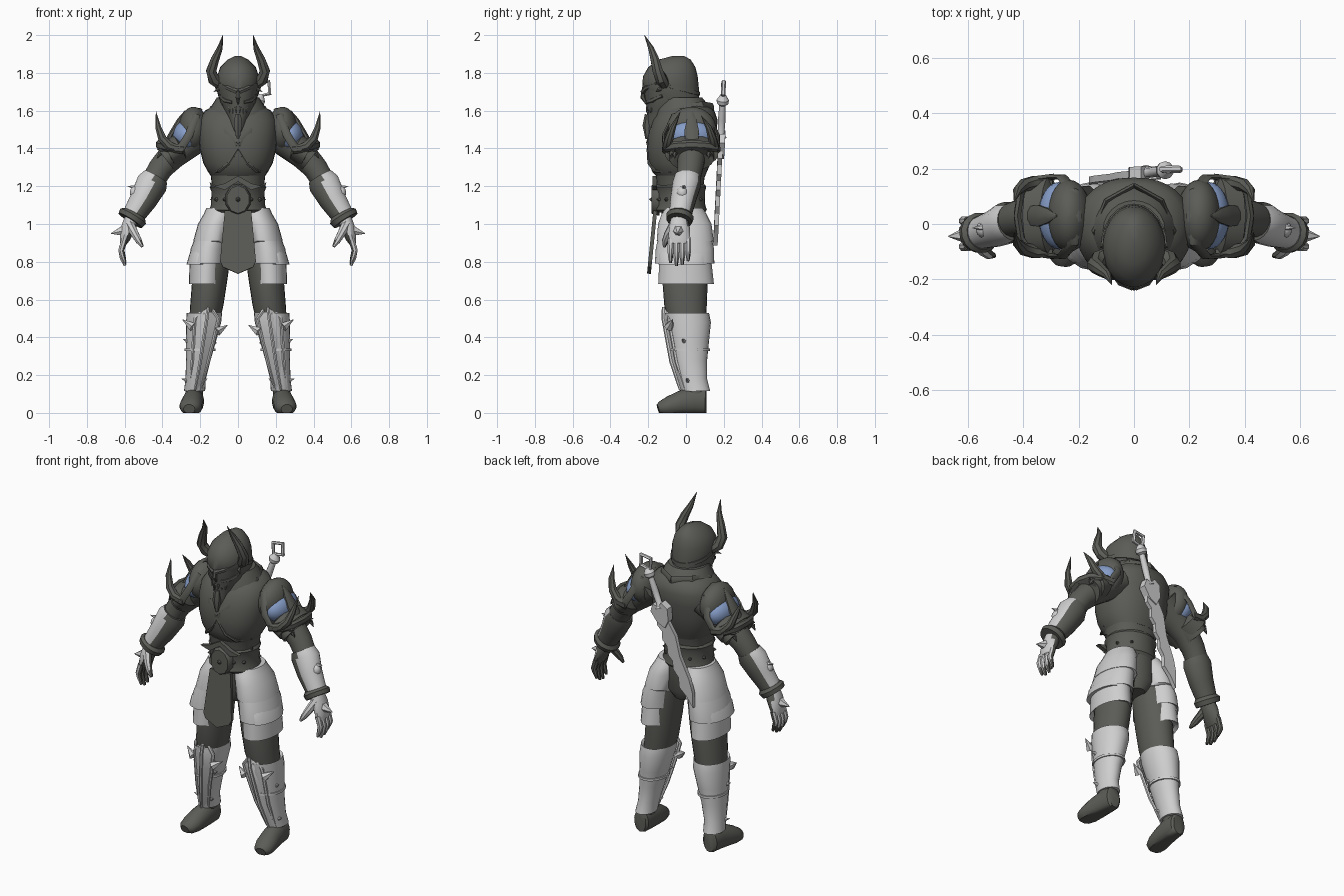
import bpy, math
from math import cos, sin, pi, radians
from mathutils import Vector as V


def material(name, rgb):
    m = bpy.data.materials.new(name)
    m.diffuse_color = (*rgb, 1)
    return m


DARK = material("dark_iron", (0.105, 0.105, 0.095))
LIGHT = material("pale_steel", (0.62, 0.62, 0.62))
BLUE = material("blue_inlay", (0.24, 0.34, 0.58))


def make(name, verts, faces, mat, mirror=False, angle=38, rule=None, mat2=None):
    me = bpy.data.meshes.new(name)
    me.from_pydata([tuple(v) for v in verts], [], faces)
    me.materials.append(mat)
    if mat2:
        me.materials.append(mat2)
    me.update()
    me.shade_smooth()
    me.set_sharp_from_angle(angle=radians(angle))
    if rule:
        for p in me.polygons:
            p.material_index = int(rule(p.center, p.normal))
    ob = bpy.data.objects.new(name, me)
    bpy.context.collection.objects.link(ob)
    if mirror:
        mod = ob.modifiers.new("mirror", "MIRROR")
        mod.use_mirror_merge = False
    return ob


def skin(rows, n, closed=False):
    # quads between successive rings, with end caps on open runs
    k = len(rows)
    faces = []
    for i in range(k if closed else k - 1):
        a, b = i * n, ((i + 1) % k) * n
        faces += [(a + j, a + (j + 1) % n, b + (j + 1) % n, b + j) for j in range(n)]
    if not closed:
        faces += [tuple(reversed(range(n))), tuple(range((k - 1) * n, k * n))]
    return [v for r in rows for v in r], faces


def loft(name, rings, mat, n=24, power=2.0, **kw):
    # each ring: centre x, height, half width, front y, back y
    def pw(c):
        return math.copysign(abs(c) ** (2 / power), c)
    rows = []
    for cx, z, rx, yf, yb in rings:
        cy, ry = (yf + yb) / 2, (yb - yf) / 2
        rows.append([V((cx + rx * pw(cos(2 * pi * j / n)), cy + ry * pw(sin(2 * pi * j / n)), z))
                     for j in range(n)])
    return make(name, *skin(rows, n), mat, **kw)


def tube(name, pts, radii, mat, n=12, ref=None, closed=False, floor=None, **kw):
    # radii: one number or (across, along ref) for each point
    pts = [V(p) for p in pts]
    if not isinstance(radii, list):
        radii = [radii] * len(pts)
    rows, k = [], len(pts)
    for i, p in enumerate(pts):
        a = pts[(i - 1) % k] if closed or i else p
        b = pts[(i + 1) % k] if closed or i < k - 1 else p
        t = (b - a).normalized()
        r = V(ref) if ref else (V((0, 1, 0)) if abs(t.y) < 0.8 else V((0, 0, 1)))
        side = t.cross(r).normalized()
        up = side.cross(t)
        ra, rb = radii[i] if isinstance(radii[i], tuple) else (radii[i], radii[i])
        ring = [p + side * ra * cos(2 * pi * (j + .5) / n) - up * rb * sin(2 * pi * (j + .5) / n)
                for j in range(n)]
        if floor is not None:
            for v in ring:
                v.z = max(v.z, floor)
        rows.append(ring)
    return make(name, *skin(rows, n, closed), mat, **kw)


def spike(name, a, b, r, mat, **kw):
    return tube(name, [a, b], [r, r * .05], mat, n=6, mirror=True, **kw)


def plate(name, outline, origin, u, v, thick, mat, **kw):
    # flat outline in the u, v plane, given thickness along the normal
    o, u, v = V(origin), V(u).normalized(), V(v).normalized()
    w = u.cross(v) * thick / 2
    rows = [[o + u * a + v * b + s * w for a, b in outline] for s in (-1, 1)]
    return make(name, *skin(rows, len(outline)), mat, angle=20, **kw)


def ball(name, c, r, mat, n=20, m=12, **kw):
    rings = [(c[0], c[2] - r[2] * cos(pi * i / m), max(r[0] * sin(pi * i / m), .001),
              c[1] - max(r[1] * sin(pi * i / m), .001), c[1] + max(r[1] * sin(pi * i / m), .001))
             for i in range(m + 1)]
    return loft(name, rings, mat, n=n, **kw)


# ---- torso, collar and neck
loft("abdomen", [(0, 1.18, .135, -.15, .09), (0, 1.26, .145, -.16, .10), (0, 1.32, .175, -.175, .12)], DARK, n=32, power=2.3)
loft("chest", [(0, 1.25, .14, -.155, .10), (0, 1.275, .158, -.178, .11), (0, 1.32, .183, -.196, .13),
               (0, 1.40, .203, -.207, .15), (0, 1.48, .21, -.198, .16), (0, 1.55, .205, -.175, .168),
               (0, 1.60, .175, -.14, .15), (0, 1.63, .12, -.1, .11)], DARK, n=32, power=2.25)
tube("chest_edge", [(0, -.203, 1.4), (.05, -.195, 1.32), (.1, -.165, 1.28), (.15, -.08, 1.275)], [.006, .009, .009, .005],
     DARK, n=6, mirror=True)
loft("neck_guard", [(0, 1.54, .18, -.17, .155), (0, 1.61, .15, -.16, .135), (0, 1.67, .112, -.13, .085)], DARK)
tube("collar", [(0, .14, 1.61), (.1, .085, 1.62), (.145, -.02, 1.595), (.125, -.115, 1.54),
                (.07, -.18, 1.48), (0, -.2, 1.42)], [(.01, .03)] * 6, DARK, n=6, ref=(0, 0, 1), mirror=True)

# ---- helmet with a bony face mask
loft("helmet", [(0, 1.66, .1, -.19, .07), (0, 1.72, .115, -.232, .068), (0, 1.78, .112, -.228, .062),
                (0, 1.83, .094, -.2, .05), (0, 1.87, .055, -.145, .025), (0, 1.89, .015, -.07, -.01)], DARK, n=28)
tube("helmet_rim", [(.115 * cos(a * pi / 12), -.085 + .153 * sin(a * pi / 12), 1.73 - .04 * sin(a * pi / 12))
                    for a in range(13)], [(.008, .014)] * 13, DARK, n=4, ref=(0, 0, 1))
loft("face_mask", [(0, 1.45, .02, -.2, -.1), (0, 1.50, .04, -.205, -.05), (0, 1.55, .055, -.207, 0),
                   (0, 1.60, .075, -.205, 0), (0, 1.65, .095, -.215, 0), (0, 1.72, .104, -.225, 0)],
     DARK, n=16)
tube("brow", [(.005, -.229, 1.7), (.05, -.212, 1.72), (.095, -.155, 1.745)], [(.014, .012), (.014, .012), (.008, .008)],
     DARK, n=6, ref=(0, 1, 0), mirror=True)
tube("cheekbone", [(.03, -.205, 1.645), (.065, -.175, 1.655), (.095, -.125, 1.68)], [.01, .015, .01],
     DARK, n=6, ref=(0, 0, 1), mirror=True)
tube("nose_ridge", [(0, -.225, 1.72), (0, -.228, 1.67), (0, -.21, 1.635)], [.008, .014, .004], DARK, n=6)
for i in range(3):
    spike("tooth", (.01 + .018 * i, -.203 + .012 * i, 1.62), (.01 + .018 * i, -.212 + .012 * i, 1.585), .009, DARK)
tube("chin_strip", [(0, -.2, 1.58), (0, -.205, 1.52), (0, -.205, 1.45)], [.018, .025, .01], DARK, n=6)
tube("helmet_horn", [(.09, -.11, 1.735), (.128, -.13, 1.765), (.142, -.15, 1.81), (.122, -.165, 1.87), (.096, -.185, 1.93),
                     (.08, -.22, 2.0)], [.028, .033, .029, .024, .016, .001], DARK, n=8, ref=(0, 1, 0), mirror=True)
spike("jaw_tusk", (.09, -.13, 1.72), (.13, -.16, 1.7), .016, DARK)

# ---- belt, buckle and tabard
loft("belt", [(0, 1.06, .14, -.15, .1), (0, 1.075, .152, -.165, .11), (0, 1.1, .144, -.158, .102),
              (0, 1.17, .14, -.158, .1), (0, 1.195, .15, -.168, .107), (0, 1.21, .14, -.155, .1)], DARK)
tube("buckle", [(0, -.14, 1.13), (0, -.17, 1.13), (0, -.182, 1.13)], [(.07, .085), (.068, .082), (.06, .074)],
     DARK, n=10, ref=(0, 0, 1))
spike("buckle_boss", (0, -.18, 1.13), (0, -.195, 1.13), .015, DARK)
plate("buckle_crest", [(-.13, 1.2), (-.07, 1.18), (0, 1.225), (.07, 1.18), (.13, 1.2), (.07, 1.215), (0, 1.255), (-.07, 1.215)],
      (0, -.165, 0), (1, 0, 0), (0, 0, 1), .025, DARK)
spike("belt_spike", (.125, -.06, 1.19), (.15, -.07, 1.22), .015, DARK)
for a in (-60, -35, 20, 55):
    c, s = cos(radians(a)), sin(radians(a))
    spike("belt_stud", (.135 * c, -.03 + .125 * s, 1.13), (.157 * c, -.03 + .145 * s, 1.13), .014, DARK)
plate("tabard", [(-.07, 0), (.07, 0), (.095, -.27), (.08, -.3), (0, -.335), (-.08, -.3), (-.095, -.27)],
      (0, -.163, 1.07), (1, 0, 0), (0, .1, 1), .02, DARK)
loft("hips", [(0, .86, .06, -.09, .07), (0, .92, .13, -.12, .1), (0, 1.08, .13, -.13, .1)], DARK)

# ---- layered thigh armour
loft("skirt_top", [(.125, .9, .09, -.13, .12), (.137, .91, .1, -.155, .147), (.12, 1.0, .092, -.148, .135),
                   (.1, 1.05, .083, -.13, .11), (.092, 1.085, .075, -.11, .09)], LIGHT, mirror=True)
loft("skirt_middle", [(.165, .8, .09, -.14, .13), (.165, .79, .1, -.165, .15), (.155, .87, .095, -.16, .148),
                      (.13, .96, .085, -.14, .13)], LIGHT, mirror=True)
loft("skirt_bottom", [(.17, .7, .075, -.12, .12), (.172, .682, .088, -.147, .148), (.165, .84, .09, -.14, .13)],
     LIGHT, mirror=True)
loft("hip_flap", [(.205, .785, .068, -.145, .115), (.195, .84, .062, -.145, .12), (.185, .89, .045, -.12, .1)],
     LIGHT, mirror=True)

# ---- legs, greaves and boots
loft("leg", [(.235, .08, .045, 0, .1), (.21, .3, .06, -.05, .1), (.18, .47, .08, -.09, .105), (.165, .57, .088, -.115, .11),
             (.15, .7, .093, -.125, .115), (.115, .92, .09, -.12, .1)], DARK, mirror=True)
loft("greave", [(.23, .115, .056, -.02, .128), (.224, .18, .054, -.04, .112), (.21, .28, .065, -.065, .112),
                (.196, .38, .08, -.085, .122), (.182, .48, .093, -.108, .132), (.178, .53, .094, -.112, .122),
                (.178, .515, .08, -.1, .11)], LIGHT, mirror=True)
tube("greave_band", [(.201 + .077 * cos(a * pi / 8), .022 + .1 * sin(a * pi / 8), .335) for a in range(16)],
     [(.006, .01)] * 16, LIGHT, n=4, ref=(0, 0, 1), closed=True, mirror=True)
shin = [(.158, .56, .012, -.118), (.165, .5, .062, -.12), (.18, .4, .055, -.102), (.2, .27, .042, -.078), (.228, .12, .03, -.03)]
make("shin_plate", [(x + k * w, y + .028 * abs(k), z) for x, z, w, y in shin for k in (-1, 0, 1)],
     [(3 * i + j, 3 * i + j + 1, 3 * i + j + 4, 3 * i + j + 3) for i in range(4) for j in (0, 1)], LIGHT, mirror=True)
for k in (-1, 0, 1):
    tube("shin_rim", [(x + k * w, y + .028 * abs(k), z) for x, z, w, y in shin], [.01] * 4 + [.007], LIGHT, n=6, mirror=True)
spike("knee_wing_outer", (.24, -.09, .455), (.295, -.07, .495), .026, LIGHT)
spike("knee_wing_inner", (.11, -.09, .43), (.055, -.07, .465), .026, LIGHT)
for x, y, z, dx, dy in [(.268, -.01, .38, .025, -.01), (.27, .01, .17, .03, -.01), (.14, -.03, .36, -.03, -.01),
                        (.185, .0, .17, -.025, -.01)]:
    spike("greave_thorn", (x, y, z), (x + dx, y + dy, z + .012), .012, LIGHT)
tube("boot", [(.233, .109, .06), (.233, .1, .06), (.235, .04, .062), (.242, -.03, .05), (.25, -.09, .035), (.256, -.13, .025), (.258, -.147, .02)],
     [(.036, .062), (.048, .072), (.055, .075), (.058, .066), (.06, .052), (.05, .038), (.03, .026)],
     DARK, n=20, ref=(0, 0, 1), floor=0, mirror=True)

# ---- arms, bracers and hands
tube("arm", [(.17, .03, 1.5), (.28, .03, 1.42), (.35, .03, 1.36), (.41, .022, 1.295), (.455, .01, 1.22), (.56, -.03, 1.02)],
     [(.09, .11), (.085, .085), (.075, .075), (.066, .068), (.062, .062), (.045, .045)], DARK, n=16, ref=(0, 1, 0), mirror=True)


def outer(c, n):
    return n.x * .85 + n.z * .3 - n.y * .35 > .3


tube("bracer", [(.435, .01, 1.25), (.455, .005, 1.215), (.5, -.015, 1.13), (.56, -.033, 1.035)],
     [(.068, .07), (.084, .076), (.073, .068), (.058, .058)], DARK, n=24, ref=(0, 1, 0), mirror=True, rule=outer, mat2=LIGHT)
tube("bracer_cuff", [(.548, -.03, 1.055), (.556, -.032, 1.04), (.57, -.036, 1.018)],
     [(.064, .062), (.08, .074), (.074, .068)], DARK, n=16, ref=(0, 1, 0), mirror=True)
spike("bracer_spike", (.525, -.01, 1.19), (.585, -.015, 1.2), .02, LIGHT)
ball("bracer_boss", (.545, -.02, 1.165), (.028, .03, .035), LIGHT, n=10, m=6, mirror=True)


def back_of_hand(c, n):
    return n.x * .75 - n.y * .65 > .03


hand = dict(mirror=True, rule=back_of_hand, mat2=LIGHT, ref=(0, 1, 0))
tube("palm", [(.562, -.035, 1.03), (.58, -.035, .98), (.6, -.035, .92), (.608, -.035, .895)],
     [(.04, .045), (.04, .057), (.028, .06), (.018, .054)], DARK, **hand)
for i in range(4):
    y, d = -.082 + .031 * i, (.015, 0, .005, .025)[i]
    tube("finger", [(.6, y, .92), (.618, y, .86), (.612, y, .82 + d), (.598, y, .78 + d)], [.018, .017, .015, .008], DARK, n=8, **hand)
tube("thumb", [(.575, -.06, 1.0), (.545, -.095, .945), (.525, -.11, .91), (.505, -.115, .88)], [.028, .022, .018, .008], DARK, n=8, **hand)
spike("knuckle_spike", (.6, -.04, .965), (.672, -.045, .95), .035, LIGHT)

# ---- shoulder armour: dome, blue inlay below it, layered plates, rims and horns
ball("pauldron", (.235, .03, 1.5), (.08, .13, .12), DARK, n=28, m=16, mirror=True)
ball("pauldron_inlay", (.27, .03, 1.468), (.076, .122, .084), BLUE, n=28, m=14, mirror=True)
tube("pauldron_skirt", [(.29, .03, 1.41), (.305, .03, 1.405), (.365, .03, 1.37), (.36, .03, 1.375)],
     [(.04, .09), (.072, .14), (.08, .142), (.06, .11)], DARK, n=20, ref=(0, 1, 0), mirror=True)
tube("pauldron_lower", [(.33, .03, 1.39), (.385, .03, 1.345), (.375, .03, 1.355)], [(.076, .12), (.08, .118), (.06, .09)],
     DARK, n=20, ref=(0, 1, 0), mirror=True)
tube("inner_rim", [(.31, -.115, 1.39), (.26, -.118, 1.47), (.222, -.07, 1.575), (.21, .03, 1.605), (.222, .12, 1.575),
                   (.26, .17, 1.47), (.31, .17, 1.39)], [(.01, .022)] * 7, DARK, n=6, ref=(1, 0, 0), mirror=True)
tube("outer_rim", [(.29, -.115, 1.395), (.37, -.105, 1.405), (.41, -.05, 1.415), (.422, .03, 1.42), (.41, .11, 1.415),
                   (.37, .16, 1.405), (.29, .17, 1.395)], [(.014, .024)] * 7, DARK, n=6, ref=(0, 0, 1), mirror=True)
for y, h, k in ((-.1, 1.595, 1), (.15, 1.575, -1)):
    tube("shoulder_horn", [(.3, y, 1.395), (.36, y, 1.41), (.4, y + .01 * k, 1.45), (.422, y + .03 * k, 1.51),
                           (.434, y + .07 * k, h)], [.02, .026, .024, .017, .001], DARK, n=8, ref=(0, 1, 0), mirror=True)
tube("shoulder_crest", [(.385, .03, 1.42), (.345, .03, 1.49), (.31, .03, 1.55), (.28, .03, 1.6)],
     [(.015, .035), (.015, .042), (.014, .028), (.002, .004)], DARK, n=8, ref=(0, 1, 0), mirror=True)
for y in (-.06, .03, .12):
    spike("shoulder_stud", (.395, y, 1.39), (.428, y, 1.395), .017, DARK)
    spike("lower_thorn", (.41, y, 1.375), (.43, y, 1.345), .014, DARK)

# ---- sword slung across the back
top, tip = V((.15, .2, 1.76)), V((-.16, .155, .88))
axis = (tip - top).normalized()
across = axis.cross(V((0, 1, 0))).normalized()


def along(s, w=0):
    return top + axis * s + across * w


tube("pommel_ring", [along(0, .014), along(.03, -.042), along(.095, -.014), along(.06, .04)], [.012] * 4, LIGHT, n=6,
     ref=(0, 1, 0), closed=True)
tube("sword_grip", [along(s) for s in (.08, .11, .13, .14, .22, .3, .32)], [.014, .033, .03, .017, .02, .017, .03], LIGHT, n=10)
plate("sword_guard", [(-.03, .29), (0, .31), (.03, .29), (.06, .33), (.04, .4), (0, .44), (-.04, .4), (-.06, .33)],
      top, across, axis, .045, LIGHT)
plate("sword_blade", [(-.03, .33), (.03, .33), (.055, .42), (.036, .46), (.052, .51), (.034, .55), (.047, .6), (.03, .64),
                      (.043, .69), (.026, .74), (.042, .8), (.012, .86), (-.005, .93), (-.036, .84), (-.042, .76),
                      (-.03, .62), (-.046, .5), (-.03, .42)], top, across, axis, .024, LIGHT)
